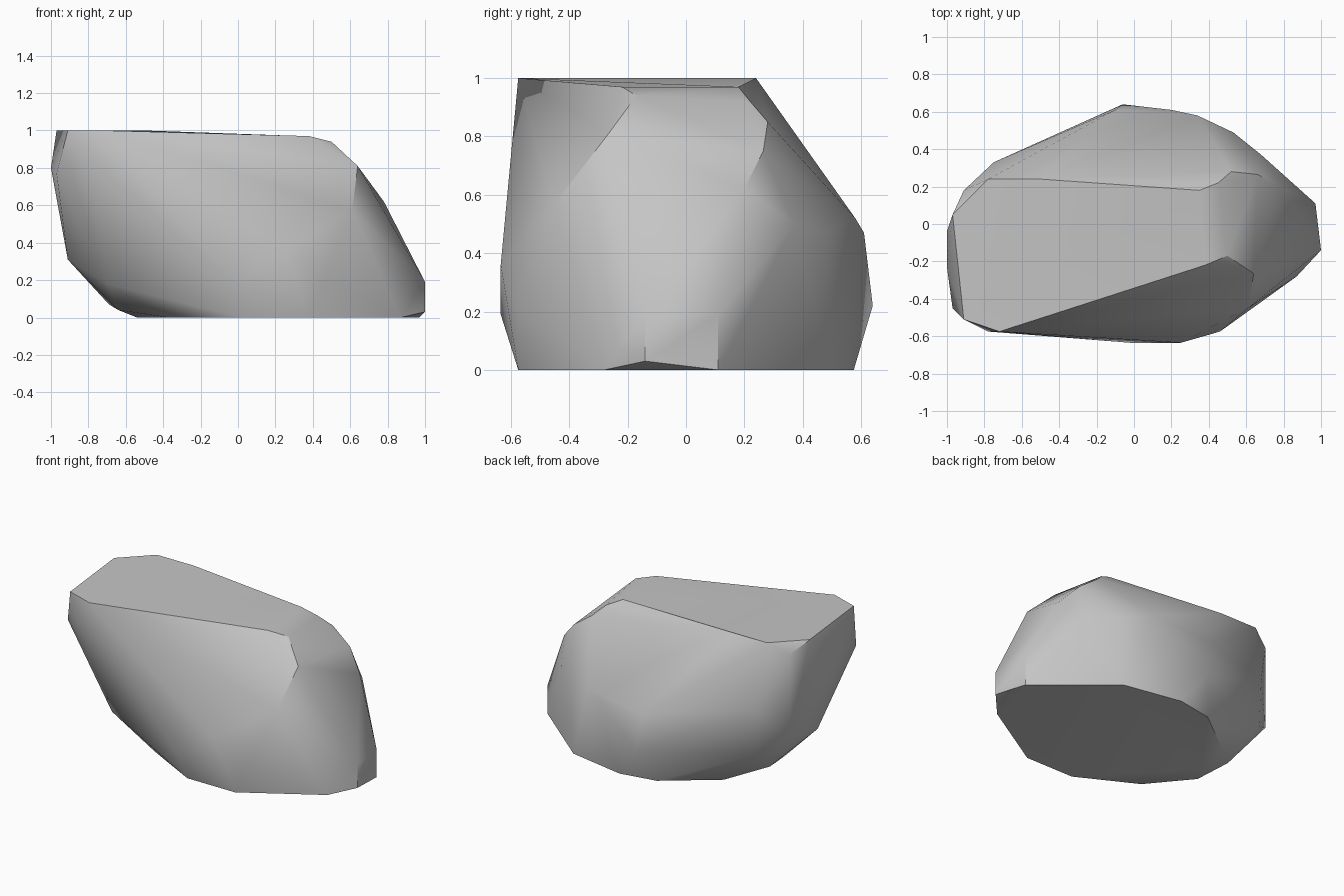
import bpy
import bmesh
import math

# Start clean of the default cube only
default_cube = bpy.data.objects.get("Cube")
if default_cube:
    bpy.data.objects.remove(default_cube, do_unlink=True)


def make_material(name, grey):
    """Plain matte material in one flat grey."""
    material = bpy.data.materials.new(name)
    material.use_nodes = True
    colour = (grey, grey, grey, 1)
    material.diffuse_color = colour
    shader = material.node_tree.nodes["Principled BSDF"]
    shader.inputs["Base Color"].default_value = colour
    shader.inputs["Roughness"].default_value = 0.9
    return material


def level(outline, height):
    """Lift a flat outline to one height."""
    return [(x, y, height) for x, y in outline]


def chiselled_solid(name, corners, material, flat_angle, crease_angle):
    """Wrap the corners in a convex skin and merge the nearly flat facets."""
    mesh = bpy.data.meshes.new(name)
    bm = bmesh.new()
    for corner in corners:
        bm.verts.new(corner)
    hull = bmesh.ops.convex_hull(bm, input=bm.verts[:])
    unused = [v for v in hull["geom_interior"] if isinstance(v, bmesh.types.BMVert)]
    bmesh.ops.delete(bm, geom=unused, context="VERTS")
    bmesh.ops.dissolve_limit(bm, angle_limit=math.radians(flat_angle),
                             verts=bm.verts[:], edges=bm.edges[:])
    bmesh.ops.recalc_face_normals(bm, faces=bm.faces[:])
    bm.to_mesh(mesh)
    bm.free()
    mesh.materials.append(material)

    solid = bpy.data.objects.new(name, mesh)
    bpy.context.collection.objects.link(solid)
    bpy.ops.object.select_all(action="DESELECT")
    solid.select_set(True)
    bpy.context.view_layer.objects.active = solid
    bpy.ops.object.shade_smooth_by_angle(angle=math.radians(crease_angle))
    return solid


# Flat underside outline
base = level([(.97, .11), (.5, .5), (.1, .575), (-.15, .53), (-.48, .28),
              (-.54, 0), (-.37, -.37), (.02, -.575), (.38, -.575), (.87, -.28)], 0)

# Undercut and blunt nose just above the ground
foot = [(-.69, .08, .07), (-.64, -.15, .04), (-.7, -.36, .18),
        (1, -.14, .03), (1, -.14, .19), (.97, .11, .19)]

# Widest band around the sides
belly = [(-.06, .64, .22), (-.1, .61, .47), (.2, .61, .47), (.34, .58, .52),
         (.53, .49, .47), (.68, .37, .5), (-.75, .31, .25), (-.75, .33, .57),
         (-.91, .18, .36), (-.91, -.12, .31), (-.02, -.635, .19),
         (.25, -.635, .36), (.46, -.575, .2), (.61, -.45, .57)]

# Bevelled shoulder under the top
shoulder = [(-1, -.04, .8), (-1, -.23, .8), (-.97, -.45, .77), (-.78, -.575, .85),
            (-.91, .18, .93), (.66, .265, .75), (.78, .2, .62), (.64, -.265, .81),
            (.45, .22, .92), (.52, .28, .85)]

# Flat top, dipping slightly towards the nose
crown = level([(-.91, -.51), (-.72, -.575), (-.97, .05), (-.78, .24), (-.5, .24)], 1)
crown += [(.35, .18, .97), (.38, -.22, .97), (.5, -.17, .94)]

stone_grey = make_material("stone grey", 0.56)
chiselled_solid("boulder", base + foot + belly + shoulder + crown,
                stone_grey, flat_angle=2, crease_angle=32)
